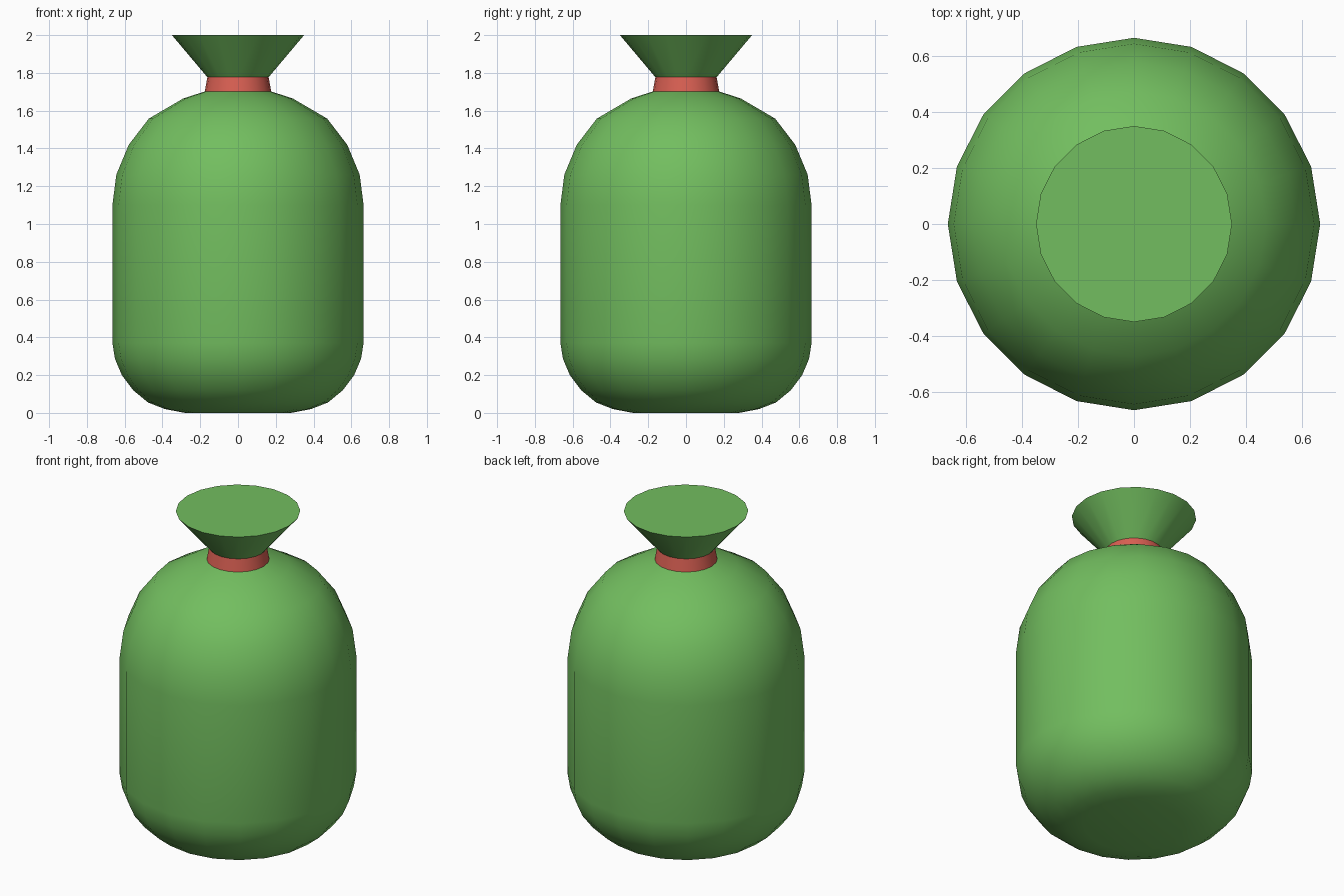
import bpy, bmesh, math

if "Cube" in bpy.data.objects:
    bpy.data.objects.remove(bpy.data.objects["Cube"])

SIDES = 20


def material(name, color):
    m = bpy.data.materials.new(name)
    m.diffuse_color = (*color, 1)
    m.use_nodes = True
    m.node_tree.nodes["Principled BSDF"].inputs["Base Color"].default_value = m.diffuse_color
    return m


green = material("green cloth", (0.17, 0.515, 0.115))
red = material("red tie", (0.69, 0.115, 0.085))


def lathe(name, profile, mat, cap_bottom=False, cap_top=False):
    """Turn (radius, z) points around the z axis."""
    bm = bmesh.new()
    rings = [[bm.verts.new((r * math.cos(a), r * math.sin(a), z))
              for a in (i * math.tau / SIDES for i in range(SIDES))]
             for r, z in profile]
    for lo, hi in zip(rings, rings[1:]):
        for i in range(SIDES):
            j = (i + 1) % SIDES
            bm.faces.new((lo[i], lo[j], hi[j], hi[i]))
    if cap_bottom:
        bm.faces.new(rings[0][::-1])
    if cap_top:
        bm.faces.new(rings[-1])
    me = bpy.data.meshes.new(name)
    bm.to_mesh(me)
    bm.free()
    me.materials.append(mat)
    ob = bpy.data.objects.new(name, me)
    bpy.context.collection.objects.link(ob)
    bpy.ops.object.select_all(action='DESELECT')
    ob.select_set(True)
    bpy.context.view_layer.objects.active = ob
    bpy.ops.object.shade_smooth_by_angle(angle=math.radians(40))
    return ob


# Rounded sack body
lathe("sack_body", [(0.28, 0), (0.386, 0.02), (0.476, 0.055), (0.555, 0.12),
                    (0.615, 0.2), (0.651, 0.285), (0.665, 0.37), (0.665, 1.1),
                    (0.644, 1.262), (0.578, 1.42), (0.472, 1.558),
                    (0.291, 1.664), (0.175, 1.702)], green, cap_bottom=True)
# Tie around the neck
lathe("neck_tie", [(0.176, 1.702), (0.162, 1.777)], red)
# Flared mouth with a flat top
lathe("sack_mouth", [(0.162, 1.777), (0.35, 2.0)], green, cap_top=True)
